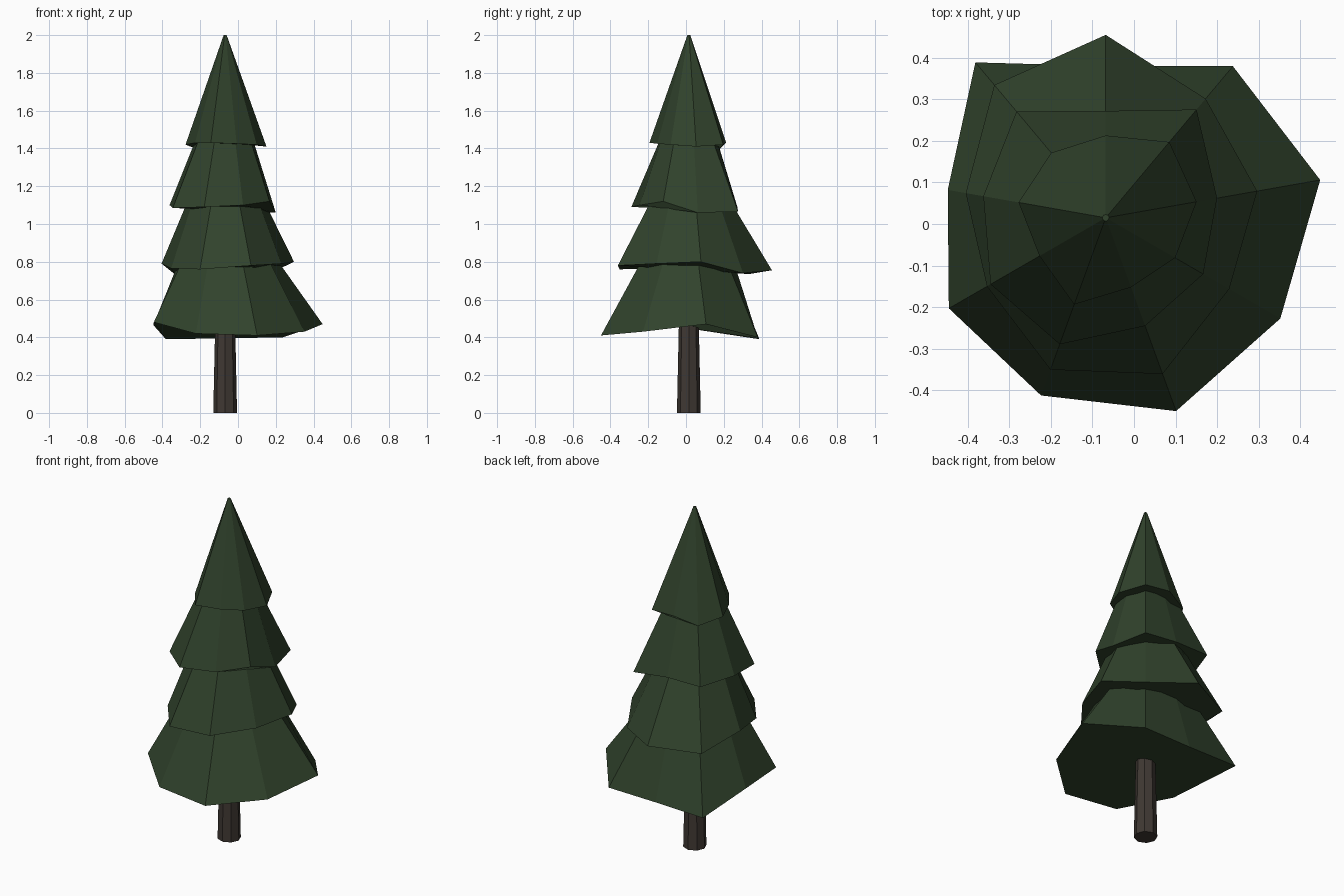
import bpy, bmesh
from math import cos, sin, radians

if "Cube" in bpy.data.objects:
    bpy.data.objects.remove(bpy.data.objects["Cube"])

AXIS_X, AXIS_Y = -0.068, 0.015


def material(name, rgb):
    m = bpy.data.materials.new(name)
    m.diffuse_color = (*rgb, 1)
    m.use_nodes = True
    m.node_tree.nodes["Principled BSDF"].inputs["Base Color"].default_value = m.diffuse_color
    return m


def frustum(name, rim, top_r, top_z, start, mat):
    """Closed faceted cone; rim is a (radius, z) pair per side, counter-clockwise."""
    bm = bmesh.new()
    n = len(rim)
    low, high = [], []
    for i, (r, z) in enumerate(rim):
        a = radians(start + 360 * i / n)
        c, s = cos(a), sin(a)
        low.append(bm.verts.new((AXIS_X + r * c, AXIS_Y + r * s, z)))
        high.append(bm.verts.new((AXIS_X + top_r * c, AXIS_Y + top_r * s, top_z)))
    for i in range(n):
        j = (i + 1) % n
        bm.faces.new((low[i], low[j], high[j], high[i]))
    bm.faces.new(low[::-1])
    bm.faces.new(high)
    me = bpy.data.meshes.new(name)
    bm.to_mesh(me)
    bm.free()
    me.materials.append(mat)
    ob = bpy.data.objects.new(name, me)
    bpy.context.collection.objects.link(ob)


green = material("needles", (0.03, 0.055, 0.025))
brown = material("bark", (0.05, 0.04, 0.033))

# Trunk
frustum("trunk", [(0.063, 0)] * 8, 0.05, 0.6, 90, brown)

# Foliage tiers, nine-sided with uneven rims starting at 10 degrees
frustum("foliage_bottom",
        [(.524, .47), (.476, .40), (.365, .395), (.488, .39), (.386, .465),
         (.436, .48), (.455, .42), (.495, .41), (.485, .43)], .20, .92, 10, green)
frustum("foliage_lower",
        [(.370, .80), (.374, .74), (.440, .755), (.417, .735), (.342, .79),
         (.330, .765), (.389, .76), (.400, .78), (.343, .79)], .16, 1.22, 10, green)
frustum("foliage_upper",
        [(.272, 1.06), (.340, 1.065), (.257, 1.09), (.334, 1.09), (.299, 1.10),
         (.320, 1.085), (.324, 1.09), (.277, 1.10), (.271, 1.12)], .12, 1.54, 10, green)
frustum("foliage_top",
        [(.222, 1.41), (.238, 1.42), (.198, 1.43), (.204, 1.39), (.213, 1.42),
         (.184, 1.43), (.222, 1.43), (.178, 1.425), (.193, 1.42)], .008, 2.0, 10, green)
